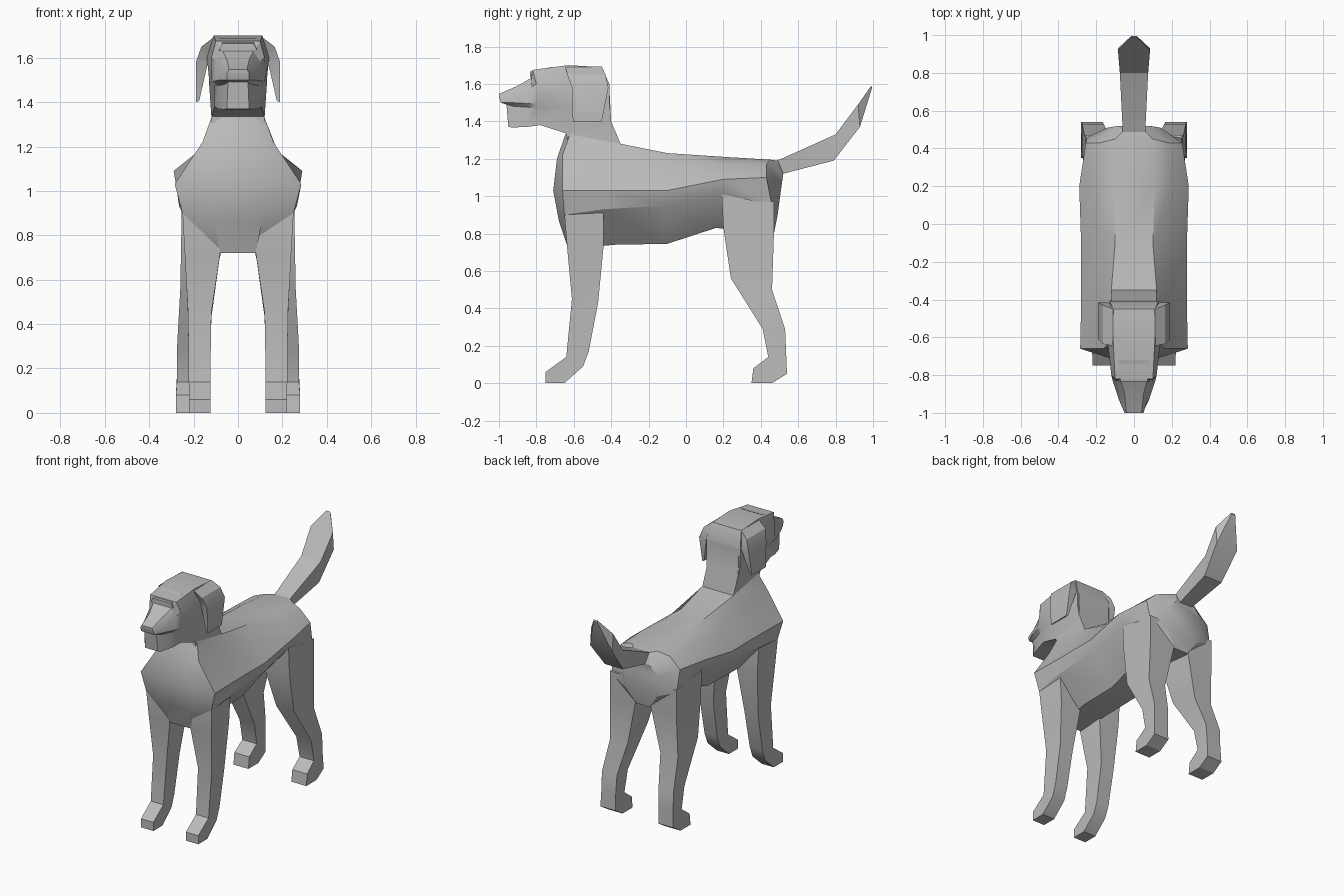
import bpy, bmesh, math

cube = bpy.data.objects.get("Cube")
if cube:
    bpy.data.objects.remove(cube, do_unlink=True)

coat = bpy.data.materials.new("coat grey")
coat.use_nodes = True
GREY = (0.5, 0.5, 0.5, 1)
coat.diffuse_color = GREY
coat.node_tree.nodes["Principled BSDF"].inputs["Base Color"].default_value = GREY


def loft(name, rings):
    """Skin closed rings of (x, y, z) points and cap both ends."""
    bm = bmesh.new()
    loops = [[bm.verts.new(p) for p in ring] for ring in rings]
    n = len(loops[0])
    for a, b in zip(loops, loops[1:]):
        for i in range(n):
            j = (i + 1) % n
            bm.faces.new((a[i], a[j], b[j], b[i]))
    # Caps are strips across the ring so that bent ends keep their shape
    for ring in (loops[0], loops[-1]):
        for i in range(n // 2 - 1):
            bm.faces.new((ring[i], ring[i + 1], ring[n - 2 - i], ring[n - 1 - i]))
    bmesh.ops.remove_doubles(bm, verts=bm.verts, dist=0.0005)
    bmesh.ops.recalc_face_normals(bm, faces=bm.faces)
    mesh = bpy.data.meshes.new(name)
    bm.to_mesh(mesh)
    bm.free()
    obj = bpy.data.objects.new(name, mesh)
    bpy.context.collection.objects.link(obj)
    mesh.materials.append(coat)
    bpy.ops.object.select_all(action='DESELECT')
    obj.select_set(True)
    bpy.context.view_layer.objects.active = obj
    bpy.ops.object.shade_smooth_by_angle(angle=math.radians(28))
    return obj


def symmetric(half):
    """Complete a left half section, listed top to bottom, with its mirror."""
    return half + [(-x, y, z) for x, y, z in reversed(half)]


def pair(name, rings):
    for side, s in (("left", 1), ("right", -1)):
        loft(f"{side}_{name}", [[(s * x, y, z) for x, y, z in r] for r in rings])


# Torso: spine edge, shoulder, widest line, flank, belly edge
loft("torso", [symmetric(r) for r in (
    [(.06, -.645, 1.33), (.10, -.69, 1.20), (.13, -.71, 1.03), (.11, -.68, .87), (.08, -.63, .72)],
    [(.12, -.62, 1.33), (.16, -.66, 1.22), (.285, -.66, 1.03), (.25, -.65, .90), (.08, -.60, .72)],
    [(.12, -.35, 1.28), (.17, -.40, 1.20), (.28, -.43, 1.03), (.265, -.44, .93), (.10, -.38, .74)],
    [(.10, -.10, 1.23), (.18, -.10, 1.17), (.28, -.10, 1.03), (.26, -.10, .95), (.10, -.10, .745)],
    [(.11, .20, 1.21), (.19, .20, 1.17), (.29, .20, 1.09), (.265, .19, 1.02), (.10, .16, .83)],
    [(.10, .45, 1.195), (.18, .43, 1.17), (.255, .43, 1.10), (.25, .46, .95), (.06, .46, .80)],
    [(.06, .49, 1.19), (.08, .52, 1.12), (.14, .51, 1.05), (.12, .49, .90), (.05, .47, .80)],
)])

# Neck
loft("neck", [symmetric(r) for r in (
    [(.12, -.35, 1.27), (.12, -.63, 1.27)],
    [(.12, -.35, 1.28), (.12, -.64, 1.335)],
    [(.12, -.40, 1.40), (.12, -.63, 1.40)],
    [(.12, -.41, 1.58), (.12, -.60, 1.55)],
)])

# Head: crown, temple, lip, mouth crease, jaw
loft("head", [symmetric(r) for r in (
    [(.11, -.45, 1.69), (.13, -.41, 1.60), (.13, -.41, 1.50), (.13, -.41, 1.48), (.12, -.40, 1.38)],
    [(.11, -.63, 1.70), (.14, -.62, 1.60), (.13, -.62, 1.50), (.13, -.64, 1.48), (.12, -.64, 1.335)],
    [(.10, -.82, 1.675), (.12, -.80, 1.60), (.12, -.80, 1.495), (.105, -.80, 1.475), (.105, -.78, 1.38)],
    [(.07, -.83, 1.63), (.10, -.83, 1.58), (.11, -.84, 1.495), (.09, -.84, 1.475), (.09, -.85, 1.37)],
    [(.05, -.90, 1.59), (.075, -.92, 1.54), (.08, -.93, 1.50), (.06, -.92, 1.48), (.065, -.93, 1.367)],
    [(.04, -1.0, 1.547), (.05, -1.0, 1.53), (.05, -.99, 1.50), (.045, -.96, 1.49), (.05, -.95, 1.37)],
)])

# Brow ridge above the muzzle
loft("brow", [symmetric(r) for r in (
    [(.08, -.72, 1.69), (.10, -.72, 1.62)],
    [(.07, -.835, 1.665), (.085, -.835, 1.635)],
)])

# Hanging ears: outer front, outer back, inner back, inner front
pair("ear", [
    [(.11, -.645, 1.692), (.11, -.45, 1.692), (.09, -.45, 1.65), (.09, -.63, 1.65)],
    [(.165, -.635, 1.65), (.165, -.43, 1.65), (.11, -.43, 1.62), (.11, -.61, 1.62)],
    [(.19, -.61, 1.58), (.19, -.415, 1.58), (.135, -.415, 1.58), (.135, -.60, 1.58)],
    [(.19, -.605, 1.40), (.19, -.45, 1.40), (.175, -.45, 1.405), (.175, -.60, 1.405)],
])

# Tail
loft("tail", [symmetric(r) for r in (
    [(.06, .47, 1.185), (.05, .49, 1.11)],
    [(.06, .50, 1.195), (.05, .52, 1.12)],
    [(.075, .80, 1.33), (.07, .79, 1.19)],
    [(.085, .92, 1.49), (.085, .93, 1.37)],
    [(.015, .99, 1.59), (.015, .995, 1.58)],
)])


def leg(name, stations):
    """Each station: front y, z; back y, z; inner x; outer x."""
    pair(name, [[(xi, yf, zf), (xo, yf, zf), (xo, yb, zb), (xi, yb, zb)]
                for yf, zf, yb, zb, xi, xo in stations])


leg("front_leg", [
    (-.75, 0, -.65, 0, .125, .22),
    (-.75, .06, -.55, .09, .125, .22),
    (-.64, .14, -.52, .17, .125, .222),
    (-.61, .45, -.47, .43, .12, .225),
    (-.635, .72, -.44, .74, .08, .24),
    (-.65, .90, -.44, .93, .10, .25),
    (-.64, .99, -.45, .99, .12, .25),
])
leg("hind_leg", [
    (.35, 0, .46, 0, .165, .28),
    (.36, .08, .54, .05, .165, .28),
    (.44, .14, .535, .17, .165, .275),
    (.41, .29, .53, .29, .16, .275),
    (.24, .56, .46, .50, .125, .26),
    (.20, .83, .47, .80, .06, .255),
    (.19, 1.02, .47, .97, .08, .255),
])
